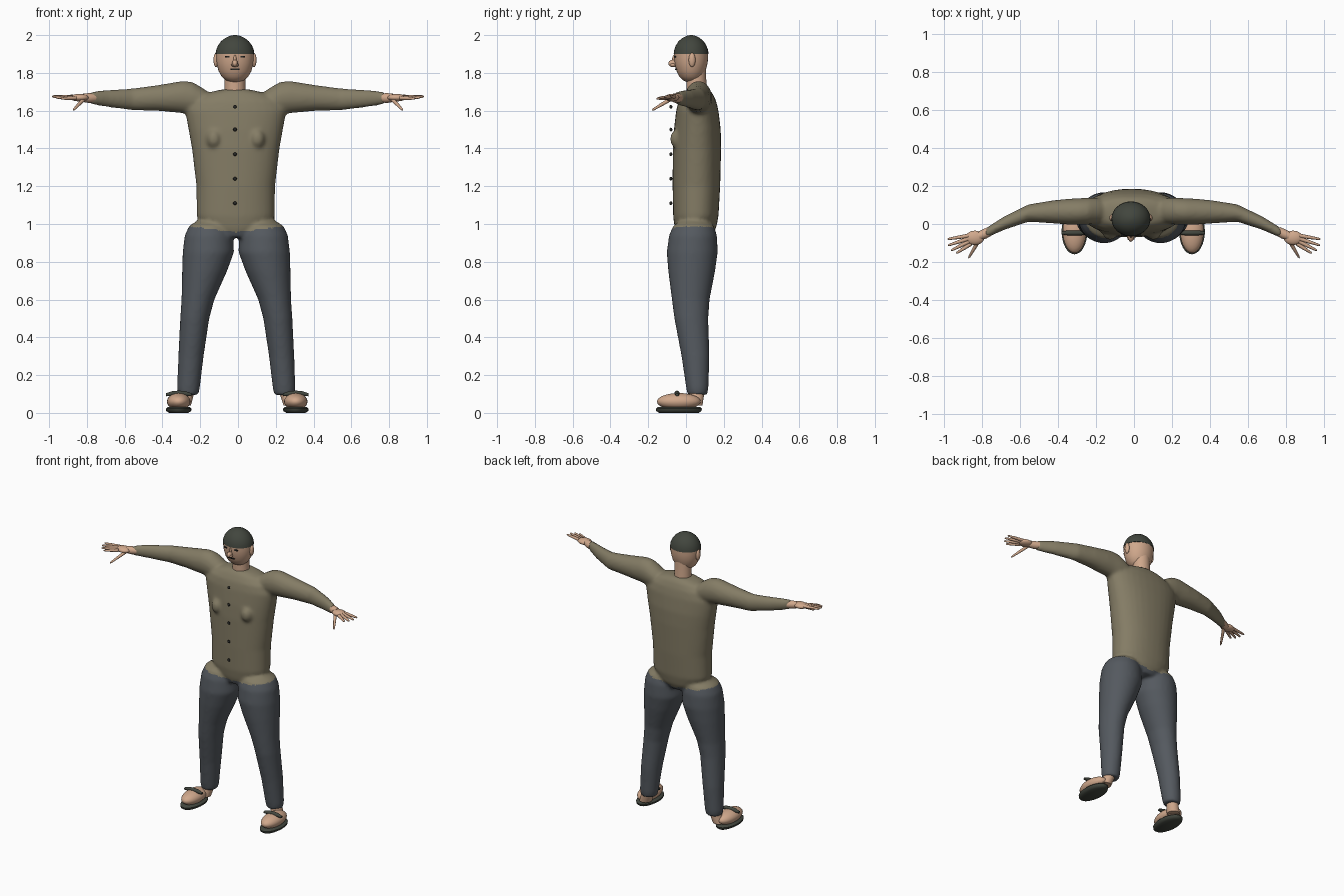
import bpy, bmesh, math
from mathutils import Vector

CX = -0.012  # body centre line


def material(name, rgb):
    m = bpy.data.materials.new(name)
    m.diffuse_color = [((c / 255 + 0.055) / 1.055) ** 2.4 for c in rgb] + [1]
    return m


SHIRT = material("olive_shirt", (132, 124, 101))
PANTS = material("slate_trousers", (84, 89, 95))
SKIN = material("skin", (208, 168, 140))
CAP = material("dark_cap", (66, 70, 62))
BLACK = material("black_trim", (38, 39, 37))


def finish(name, bm, mat, angle=50):
    bmesh.ops.recalc_face_normals(bm, faces=bm.faces)
    me = bpy.data.meshes.new(name)
    bm.to_mesh(me)
    bm.free()
    ob = bpy.data.objects.new(name, me)
    bpy.context.collection.objects.link(ob)
    me.materials.append(mat)
    select(ob)
    bpy.ops.object.shade_smooth_by_angle(angle=math.radians(angle))
    return ob


def select(*obs):
    bpy.ops.object.select_all(action='DESELECT')
    for o in obs:
        o.select_set(True)
    bpy.context.view_layer.objects.active = obs[0]


def loft(name, rings, mat, u, v, seg=32, power=1.0):
    """Skin closed rings (centre, ru, rv) spanned by the axes u and v."""
    bm = bmesh.new()
    u, v = Vector(u), Vector(v)
    rows = []
    for c, ru, rv in rings:
        row = []
        for i in range(seg):
            a = 2 * math.pi * i / seg
            p, q = math.cos(a), math.sin(a)
            p = math.copysign(abs(p) ** power, p)
            q = math.copysign(abs(q) ** power, q)
            row.append(bm.verts.new(Vector(c) + u * ru * p + v * rv * q))
        rows.append(row)
    for a, b in zip(rows, rows[1:]):
        for i in range(seg):
            j = (i + 1) % seg
            bm.faces.new((a[i], a[j], b[j], b[i]))
    bm.faces.new(rows[0])
    bm.faces.new(rows[-1])
    return finish(name, bm, mat)


def upright(name, rings, mat, power=1.0):
    """Loft from rings (z, x, y, rx, ry)."""
    return loft(name, [((x, y, z), rx, ry) for z, x, y, rx, ry in rings],
                mat, (1, 0, 0), (0, 1, 0), power=power)


def tube(name, points, radii, mat, seg=10):
    d = (Vector(points[-1]) - Vector(points[0])).normalized()
    u = d.cross(Vector((0, 0, 1))).normalized()
    return loft(name, [(p, r, r) for p, r in zip(points, radii)], mat, u, d.cross(u), seg)


def ball(name, c, r, mat, seg=20):
    bm = bmesh.new()
    bmesh.ops.create_uvsphere(bm, u_segments=seg, v_segments=seg // 2, radius=1)
    for v in bm.verts:
        v.co = Vector([v.co[i] * r[i] + c[i] for i in range(3)])
    return finish(name, bm, mat)


def box(name, c, size, mat):
    bm = bmesh.new()
    bmesh.ops.create_cube(bm, size=1)
    for v in bm.verts:
        v.co = Vector([v.co[i] * size[i] + c[i] for i in range(3)])
    return finish(name, bm, mat, 30)


# Clothed body: torso, chest, arms and legs fused into one skin
parts = [upright("clothed_body", [
    (0.93, CX, 0.045, 0.09, 0.09), (0.98, CX, 0.05, 0.17, 0.11),
    (1.04, CX, 0.052, 0.207, 0.12), (1.2, CX, 0.055, 0.208, 0.126),
    (1.4, CX, 0.058, 0.232, 0.128), (1.5, CX, 0.06, 0.25, 0.124),
    (1.6, CX, 0.06, 0.268, 0.112), (1.65, CX, 0.06, 0.245, 0.1),
    (1.69, CX, 0.062, 0.17, 0.08), (1.712, CX, 0.062, 0.075, 0.06)], SHIRT, 0.9)]
ARM = [(0.12, 0.07, 1.63, 0.05, 0.05), (0.18, 0.07, 1.65, 0.068, 0.072),
       (0.23, 0.068, 1.665, 0.071, 0.086), (0.28, 0.066, 1.672, 0.07, 0.086),
       (0.34, 0.065, 1.67, 0.068, 0.078), (0.42, 0.064, 1.667, 0.061, 0.068),
       (0.55, 0.058, 1.66, 0.046, 0.058), (0.68, 0.005, 1.664, 0.036, 0.046),
       (0.765, -0.04, 1.667, 0.028, 0.036), (0.782, -0.048, 1.667, 0.02, 0.028)]
LEG = [(1.015, 0.14, 0.04, 0.07, 0.07), (0.99, 0.142, 0.04, 0.108, 0.108),
       (0.94, 0.145, 0.037, 0.128, 0.127), (0.85, 0.148, 0.033, 0.136, 0.135),
       (0.75, 0.168, 0.03, 0.119, 0.124), (0.6, 0.203, 0.025, 0.087, 0.1),
       (0.5, 0.22, 0.028, 0.077, 0.09), (0.3, 0.24, 0.05, 0.067, 0.074),
       (0.13, 0.253, 0.06, 0.06, 0.059), (0.095, 0.254, 0.06, 0.053, 0.052)]
for s in (-1, 1):
    parts.append(loft("arm", [((s * x + CX * (1 - x), y, z), ry, rz)
                              for x, y, z, ry, rz in ARM], SHIRT, (0, 1, 0), (0, 0, 1)))
    parts.append(upright("leg", [(z, s * x - 0.009, y, rx, ry)
                                 for z, x, y, rx, ry in LEG], SHIRT))
    parts.append(ball("chest", (CX + s * 0.115, -0.035, 1.45), (0.042, 0.05, 0.055), SHIRT))
select(*parts)
bpy.ops.object.join()
body = parts[0]
rm = body.modifiers.new("fuse", 'REMESH')
rm.mode, rm.voxel_size, rm.use_smooth_shade = 'VOXEL', 0.011, True
sm = body.modifiers.new("soften", 'SMOOTH')
sm.factor, sm.iterations = 0.5, 6
for m in ("fuse", "soften"):
    bpy.ops.object.modifier_apply(modifier=m)
me = body.data
me.materials.clear()
me.materials.append(SHIRT)
me.materials.append(PANTS)
for p in me.polygons:  # trousers below the hem
    hem = 0.955 + 0.13 * abs(p.center.x - CX)
    p.material_index = 1 if p.center.z < hem else 0
    p.use_smooth = True

# Neck, head and cap
upright("neck", [(1.66, CX - 0.004, 0.058, 0.058, 0.055), (1.73, CX - 0.004, 0.055, 0.055, 0.053),
                 (1.82, CX - 0.004, 0.053, 0.055, 0.053)], SKIN)
HX, HY = -0.016, 0.027
HEAD = [(1.752, 0.025, 0.025), (1.761, 0.048, 0.043), (1.78, 0.07, 0.062), (1.81, 0.087, 0.077),
        (1.85, 0.097, 0.087), (1.88, 0.1, 0.09), (1.91, 0.1, 0.09)]
upright("head", [(z, HX, HY, rx, ry) for z, rx, ry in HEAD], SKIN)
DOME = [(1.9, 0.103, 0.092), (1.92, 0.1, 0.09), (1.945, 0.09, 0.081), (1.968, 0.073, 0.066),
        (1.985, 0.051, 0.046), (1.996, 0.027, 0.024), (2.0, 0.006, 0.006)]
upright("cap", [(z, HX, HY, rx, ry) for z, rx, ry in DOME], CAP)

# Face
ball("nose", (HX, -0.068, 1.85), (0.015, 0.026, 0.02), SKIN)
ball("nose_bridge", (HX, -0.06, 1.872), (0.008, 0.014, 0.025), SKIN, 12)
box("mouth", (HX, -0.053, 1.819), (0.05, 0.009, 0.006), BLACK)
for s in (-1, 1):
    ball("ear", (HX + s * 0.1, HY + 0.005, 1.868), (0.014, 0.018, 0.038), SKIN)
    box("eye", (HX + s * 0.04, -0.058, 1.886), (0.024, 0.009, 0.007), BLACK)
    ball("nostril", (HX + s * 0.013, -0.07, 1.842), (0.007, 0.014, 0.008), SKIN, 12)

# Shirt buttons
for z in (1.62, 1.5, 1.37, 1.24, 1.11):
    ball("button", (-0.016, -0.08, z), (0.01, 0.008, 0.01), BLACK, 12)

# Hands: wrist, palm, four fingers and a thumb
FINGERS = [((0.875, -0.062, 1.674), (0.985, -0.08, 1.676)),
           ((0.878, -0.079, 1.673), (0.982, -0.113, 1.673)),
           ((0.872, -0.093, 1.67), (0.966, -0.14, 1.669)),
           ((0.86, -0.104, 1.667), (0.938, -0.155, 1.664)),
           ((0.815, -0.08, 1.662), (0.873, -0.18, 1.602))]
for s in (-1, 1):
    tube("wrist", [(s * 0.76, -0.038, 1.667), (s * 0.79, -0.053, 1.667), (s * 0.82, -0.065, 1.668)],
         [0.024, 0.026, 0.022], SKIN, 16)
    ball("palm", (s * 0.84, -0.073, 1.669), (0.05, 0.038, 0.02), SKIN)
    for a, b in FINGERS:
        a, b = Vector(a), Vector(b)
        pts = [a, a.lerp(b, 0.5), a.lerp(b, 0.93), b]
        tube("finger", [(s * p.x, p.y, p.z) for p in pts], [0.011, 0.009, 0.006, 0.002], SKIN)

# Feet in strapped sandals
for s in (-1, 1):
    fx = s * 0.31 - 0.004
    upright("ankle", [(0.04, s * 0.285 - 0.004, 0.045, 0.04, 0.042),
                      (0.09, s * 0.268 - 0.006, 0.055, 0.038, 0.04),
                      (0.14, s * 0.255 - 0.009, 0.06, 0.035, 0.038)], SKIN)
    ball("foot", (fx, -0.038, 0.06), (0.062, 0.116, 0.045), SKIN, 28)
    upright("sole", [(0.0, fx, -0.038, 0.05, 0.105), (0.01, fx, -0.038, 0.066, 0.12),
                     (0.022, fx, -0.038, 0.068, 0.122), (0.03, fx, -0.038, 0.06, 0.114)], CAP)
    tube("strap", [(fx + t * 0.068, -0.047, 0.104 - 0.008 * t * t) for t in (-1, -0.5, 0, 0.5, 1)],
         [0.008, 0.013, 0.014, 0.013, 0.008], CAP, 12)
